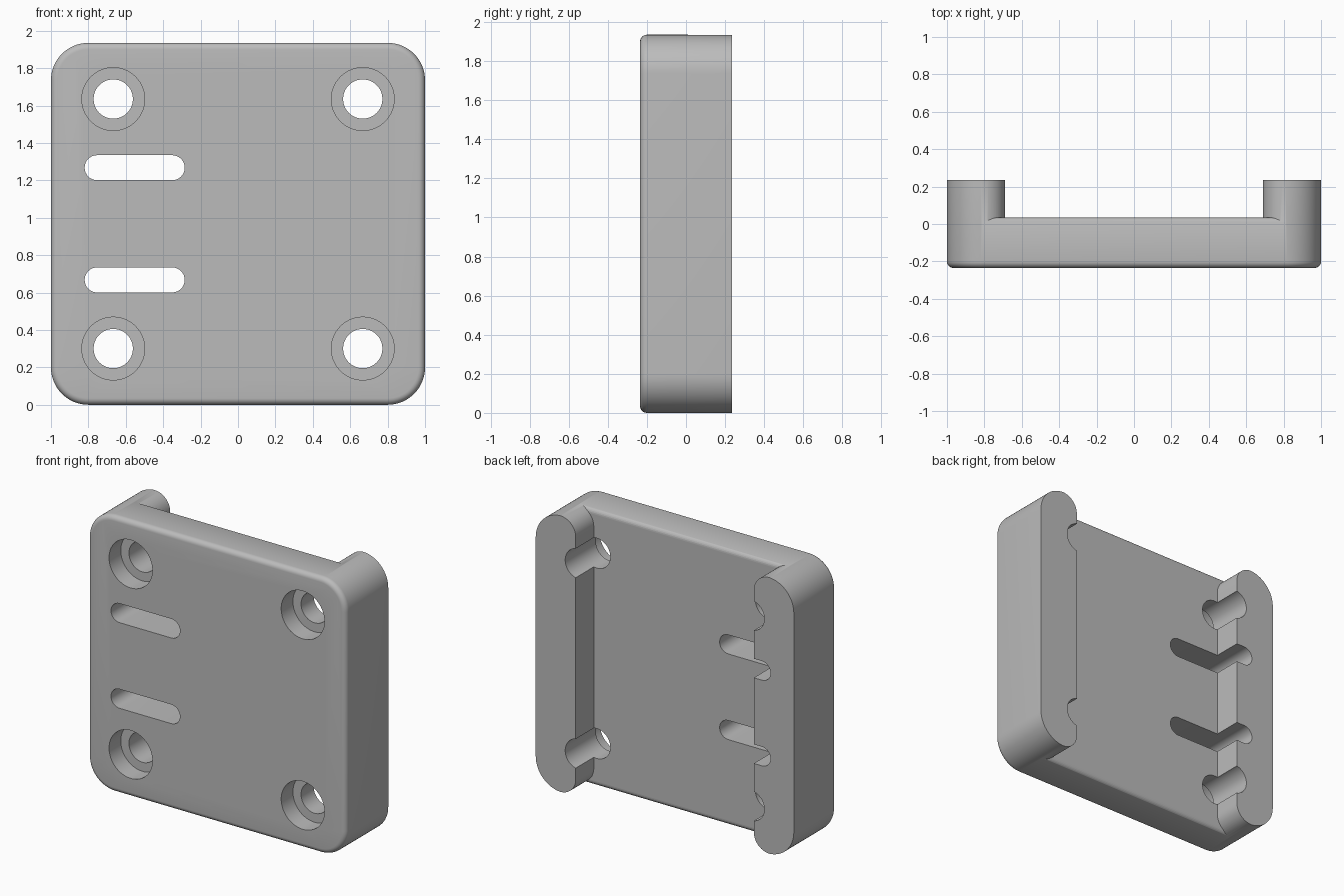
import bpy, bmesh, math

cube = bpy.data.objects.get("Cube")
if cube:
    bpy.data.objects.remove(cube, do_unlink=True)

HEIGHT = 1.935
MID_Z = HEIGHT / 2
FRONT, FLOOR, BACK = -0.235, 0.035, 0.235
EDGE = 0.035          # rounding of the plate edges

grey = bpy.data.materials.new("light grey")
grey.use_nodes = True
grey.diffuse_color = (0.5, 0.5, 0.5, 1)
grey.node_tree.nodes["Principled BSDF"].inputs["Base Color"].default_value = (0.5, 0.5, 0.5, 1)


def arc(cx, cz, r, start, end, steps=16):
    """Points along a circular arc, angles in degrees."""
    angles = [math.radians(start + (end - start) * i / steps) for i in range(steps + 1)]
    return [(cx + r * math.cos(a), cz + r * math.sin(a)) for a in angles]


def prism(name, outline, y0, y1, bevel_test=None):
    """Extrude an x-z outline along y, optionally rounding chosen edges."""
    bm = bmesh.new()
    face = bm.faces.new([bm.verts.new((x, y0, z)) for x, z in outline])
    out = bmesh.ops.extrude_face_region(bm, geom=[face])
    for v in out["geom"]:
        if isinstance(v, bmesh.types.BMVert):
            v.co.y = y1
    bmesh.ops.recalc_face_normals(bm, faces=bm.faces)
    if bevel_test:
        edges = [e for e in bm.edges if all(bevel_test(v.co) for v in e.verts)
                 and abs(e.verts[0].co.y - e.verts[1].co.y) < 1e-4]
        bmesh.ops.bevel(bm, geom=edges, offset=EDGE, segments=6, profile=0.5, affect="EDGES")
    mesh = bpy.data.meshes.new(name)
    bm.to_mesh(mesh)
    bm.free()
    mesh.materials.append(grey)
    obj = bpy.data.objects.new(name, mesh)
    bpy.context.collection.objects.link(obj)
    return obj


def cut(target, cutter):
    """Subtract the cutter from the target and discard the cutter."""
    cutter.hide_render = True
    mod = target.modifiers.new("cut", "BOOLEAN")
    mod.operation = "DIFFERENCE"
    mod.solver = "EXACT"
    mod.object = cutter
    bpy.context.view_layer.objects.active = target
    bpy.ops.object.modifier_apply(modifier=mod.name)
    bpy.data.objects.remove(cutter, do_unlink=True)


def slot_outline(x0, x1, z, r):
    return arc(x1, z, r, -90, 90) + arc(x0, z, r, 90, 270)


# Rounded block with a softened front rim
R = 0.2
outline = (arc(1 - R, HEIGHT - R, R, 90, 0) + arc(1 - R, R, R, 0, -90)
           + arc(R - 1, R, R, 270, 180) + arc(R - 1, HEIGHT - R, R, 180, 90))
bracket = prism("mounting_bracket", outline, FRONT, BACK, lambda c: c.y < FRONT + 0.001)

# Channel between the two rails, flaring out around the rounded rail ends
IN_X, r = 0.69, 0.12
top = HEIGHT - 0.0005
right_top = arc(IN_X + r, top - r, r, 180, 90, 12) + [(IN_X + r, HEIGHT + 0.2)]
right_side = [(x, HEIGHT - z) for x, z in reversed(right_top)] + right_top
channel = prism("channel_cutter", right_side + [(-x, z) for x, z in reversed(right_side)], 0, 0.4)

# Plate core keeps the rounded upper and lower back edges
core_box = [(-1.3, -0.002), (1.3, -0.002), (1.3, HEIGHT + 0.002), (-1.3, HEIGHT + 0.002)]
core = prism("plate_core", core_box, -0.3, FLOOR, lambda c: c.y > 0)
cut(channel, core)
cut(bracket, channel)

# Counterbored screw holes near the corners
for sx in (-1, 1):
    for sz in (-1, 1):
        x, z = sx * 0.667, MID_Z + sz * 0.667
        cut(bracket, prism("counterbore_cutter", arc(x, z, 0.168, 0, 360, 64)[:-1], -0.4, FRONT + 0.13))
        cut(bracket, prism("screw_hole_cutter", arc(x, z, 0.105, 0, 360, 48)[:-1], -0.4, 0.4))

# Two long slots on one side
for sz in (-1, 1):
    cut(bracket, prism("slot_cutter", slot_outline(-0.753, -0.352, MID_Z + sz * 0.3, 0.067), -0.4, 0.4))

# Smooth shading with crisp edges
bpy.ops.object.select_all(action="DESELECT")
bracket.select_set(True)
bpy.context.view_layer.objects.active = bracket
bpy.ops.object.shade_smooth_by_angle(angle=math.radians(30))
